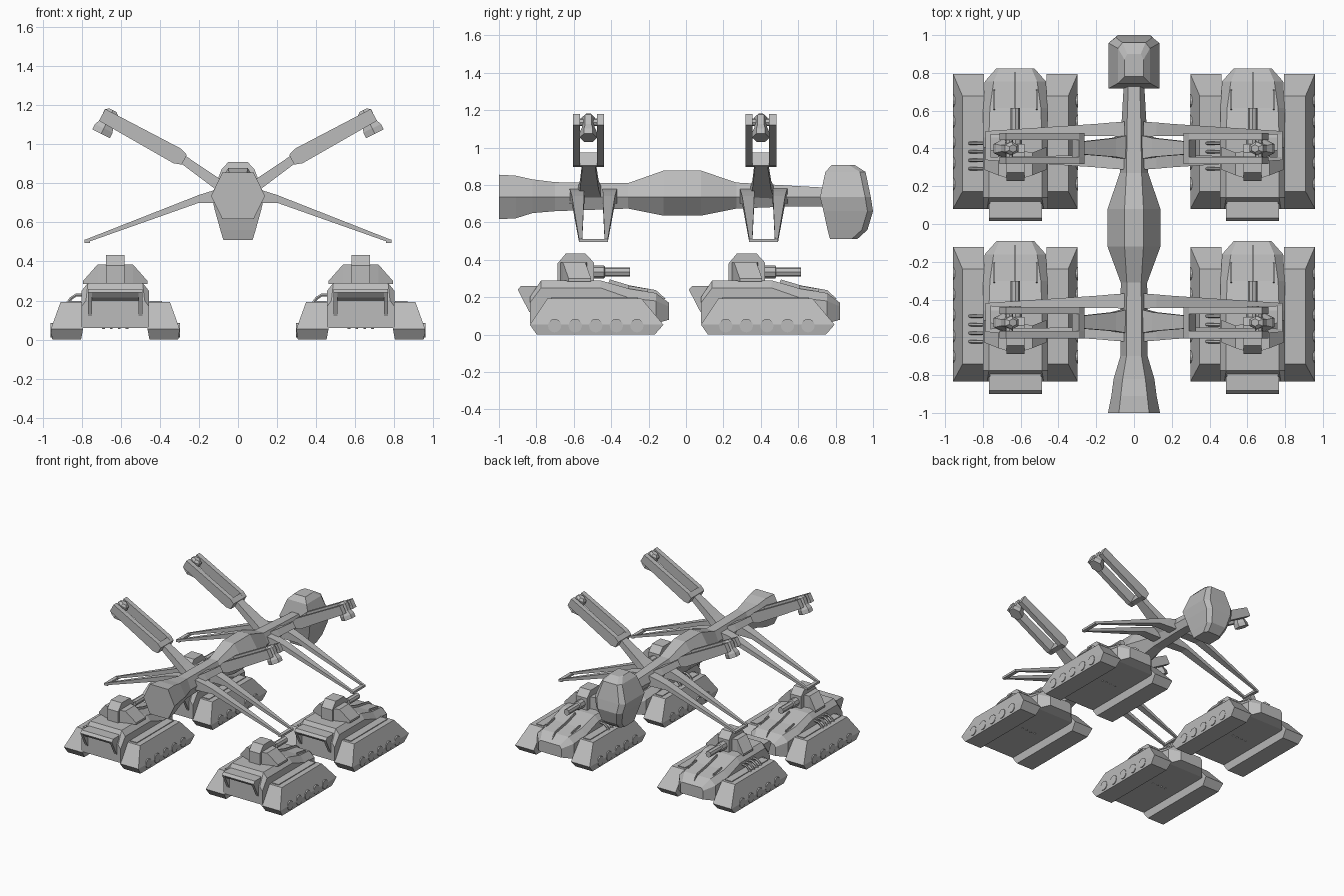
import bpy, bmesh, math
from mathutils import Vector

cube = bpy.data.objects.get("Cube")
if cube:
    bpy.data.objects.remove(cube, do_unlink=True)

grey = bpy.data.materials.new("plain_grey")
grey.use_nodes = True
grey.diffuse_color = (0.5, 0.5, 0.5, 1)
grey.node_tree.nodes["Principled BSDF"].inputs["Base Color"].default_value = (0.5, 0.5, 0.5, 1)

ORIGIN = [(0, 0, 0)]
TANKS = [(x, y, 0) for x in (-0.628, 0.628) for y in (-0.4575, 0.4575)]
LOWER = [(0, -0.495, 0), (0, 0.415, 0)]
UPPER = [(0, -0.522, 0), (0, 0.4, 0)]


def finish(name, bm, spots, mirror=False):
    """Turn a bmesh into one object per spot, optionally mirrored in x."""
    bmesh.ops.recalc_face_normals(bm, faces=bm.faces[:])
    mesh = bpy.data.meshes.new(name)
    bm.to_mesh(mesh)
    bm.free()
    mesh.materials.append(grey)
    for spot in spots:
        ob = bpy.data.objects.new(name, mesh)
        ob.location = spot
        bpy.context.collection.objects.link(ob)
        if mirror:
            ob.modifiers.new("Mirror", "MIRROR").use_clip = False


def add_loft(bm, rings):
    """Skin a list of equal-sized point rings and cap both ends."""
    rows = [[bm.verts.new(p) for p in ring] for ring in rings]
    n = len(rows[0])
    for a, b in zip(rows, rows[1:]):
        for i in range(n):
            j = (i + 1) % n
            bm.faces.new((a[i], a[j], b[j], b[i]))
    bm.faces.new(rows[0])
    bm.faces.new(rows[-1])


def loft(name, rings, spots, mirror=False):
    bm = bmesh.new()
    add_loft(bm, rings)
    finish(name, bm, spots, mirror)


def prism(name, profile, x0, x1, spots, mirror=False):
    """Extrude a (y, z) profile between two x positions."""
    loft(name, [[(x, y, z) for y, z in profile] for x in (x0, x1)], spots, mirror)


def rect(x0, x1, y0, y1, z):
    return [(x0, y0, z), (x1, y0, z), (x1, y1, z), (x0, y1, z)]


def circle(centre, axis, radius, sides, squash=1):
    axis = Vector(axis).normalized()
    side = Vector((0, 1, 0)) if abs(axis.y) < 0.9 else Vector((1, 0, 0))
    up = axis.cross(side).normalized()
    turn = [math.tau * i / sides for i in range(sides)]
    return [Vector(centre) + side * math.cos(t) * radius * squash + up * math.sin(t) * radius
            for t in turn]


# ---- Carrier body: hexagonal sections along y ----
def hexagon(y, w, wt, zt, zb):
    return [(wt, y, zt), (w, y, 0.735), (wt, y, zb), (-wt, y, zb), (-w, y, 0.735), (-wt, y, zt)]


loft("fuselage", [hexagon(*s) for s in (
    (-1, 0.138, 0.08, 0.855, 0.617), (-0.91, 0.12, 0.07, 0.85, 0.622),
    (-0.82, 0.108, 0.06, 0.83, 0.65), (-0.7, 0.072, 0.04, 0.815, 0.66),
    (-0.31, 0.07, 0.038, 0.81, 0.674), (-0.12, 0.14, 0.05, 0.877, 0.636),
    (0.08, 0.14, 0.05, 0.877, 0.636), (0.27, 0.075, 0.04, 0.813, 0.674),
    (0.55, 0.065, 0.036, 0.797, 0.685), (0.76, 0.053, 0.03, 0.785, 0.685))], ORIGIN)


def pod_ring(z, x, y0, y1):
    return [(-x, y0, z), (x, y0, z), (x, y1 - 0.03, z), (0.72 * x, y1, z),
            (-0.72 * x, y1, z), (-x, y1 - 0.03, z)]


loft("tail_pod", [pod_ring(*r) for r in (
    (0.51, 0.075, 0.77, 0.915), (0.56, 0.09, 0.757, 0.97), (0.66, 0.118, 0.735, 1),
    (0.735, 0.135, 0.717, 0.988), (0.87, 0.085, 0.745, 0.96), (0.908, 0.05, 0.78, 0.9))], ORIGIN)

# ---- Lower arms: two tapering struts joined by a tip bar ----
for side, label in ((-1, "front"), (1, "rear")):
    rings = [[(x, side * a, zt), (x, side * b, zt), (x, side * b, zb), (x, side * a, zb)]
             for x, a, b, zt, zb in ((0.05, 0.048, 0.127, 0.78, 0.7), (0.12, 0.05, 0.122, 0.765, 0.7),
                                     (0.2, 0.05, 0.115, 0.74, 0.7), (0.78, 0.06, 0.077, 0.512, 0.495))]
    loft("lower_strut_" + label, rings, LOWER, True)
loft("lower_tip_bar", [rect(0.757, 0.785, -0.077, 0.077, z) for z in (0.495, 0.512)], LOWER, True)

# ---- Upper arms: root, forked beams, crossbar and hanging pod ----
start, end = Vector((0.275, 0, 0.92)), Vector((0.695, 0, 1.15))
along = (end - start).normalized()
across = Vector((-along.z, 0, along.x))


def arm_ring(point, half, y0, y1):
    return [point + across * s * half + Vector((0, y, 0))
            for s, y in ((1, y0), (1, y1), (-1, y1), (-1, y0))]


loft("upper_arm_root", [arm_ring(Vector((0.03, 0, 0.745)), 0.035, -0.06, 0.075),
                        arm_ring(Vector((0.11, 0, 0.8)), 0.028, -0.045, 0.055),
                        arm_ring(start + along * 0.02, 0.022, -0.03, 0.035)], UPPER, True)
for side, label in ((-1, "front"), (1, "rear")):
    y0, y1 = side * 0.045, side * 0.083
    loft("upper_beam_" + label, [arm_ring(start, 0.028, y0, y1),
                                 arm_ring(start + along * 0.04, 0.042, y0, y1),
                                 arm_ring(end, 0.034, y0, y1)], UPPER, True)
loft("upper_crossbar", [arm_ring(start, 0.028, -0.046, 0.046),
                        arm_ring(start + along * 0.04, 0.04, -0.046, 0.046)], UPPER, True)
top, foot = Vector((0.645, 0, 1.165)), Vector((0.7, 0, 1.053))
loft("upper_pod", [circle(top.lerp(foot, t), foot - top, r, 6, 0.8)
                   for t, r in ((-0.08, 0.025), (0.05, 0.045), (0.5, 0.042), (0.75, 0.058), (1, 0.058))],
     UPPER, True)
loft("upper_pod_axle", [circle((0.66, y, 1.135), (0, 1, 0), 0.02, 8) for y in (-0.05, 0.05)], UPPER, True)

# ---- Tank hull: sections along y ----
hull = [[(-w, y, zb), (w, y, zb), (w, y, zm), (wt, y, zt), (-wt, y, zt), (-w, y, zm)]
        for y, w, wt, zb, zm, zt in (
            (-0.3775, 0.172, 0.15, 0.06, 0.17, 0.2), (-0.3175, 0.172, 0.14, 0.06, 0.25, 0.29),
            (0, 0.172, 0.14, 0.06, 0.25, 0.29), (0.157, 0.17, 0.135, 0.06, 0.195, 0.245),
            (0.297, 0.162, 0.115, 0.06, 0.18, 0.222), (0.367, 0.1, 0.085, 0.08, 0.15, 0.17))]
loft("tank_hull", hull, TANKS)

# ---- Tank tracks, deck plates and wheels ----
loft("tank_track", [rect(0.175, 0.322, -0.34, 0.29, 0), rect(0.165, 0.33, -0.3775, 0.337, 0.053),
                    rect(0.165, 0.28, -0.285, 0.22, 0.192)], TANKS, True)
loft("track_deck_plate", [rect(0.176, 0.238, -0.265, 0.2, z) for z in (0.19, 0.198)], TANKS, True)
bm = bmesh.new()
for i in range(5):
    add_loft(bm, [circle((x, -0.245 + i * 0.11, 0.048), (1, 0, 0), 0.036, 12) for x in (0.3, 0.331)])
finish("track_wheels", bm, TANKS, True)

# ---- Rear hood with open slot ----
prism("rear_hood", [(-0.442, 0.24), (-0.425, 0.26), (-0.33, 0.26), (-0.35, 0.19), (-0.42, 0.215)],
      -0.135, 0.135, TANKS)
prism("rear_hood_cheek", [(-0.442, 0.24), (-0.425, 0.26), (-0.35, 0.26), (-0.36, 0.12), (-0.38, 0.12)],
      0.118, 0.14, TANKS, True)

# ---- Turret, side wings and gun ----
prism("turret", [(-0.23, 0.28), (-0.23, 0.38), (-0.185, 0.434), (-0.08, 0.434), (-0.035, 0.385), (-0.035, 0.28)],
      -0.048, 0.048, TANKS)


def wing(x, y0, y1, zt):
    return [(x, y0, 0.285), (x, y0, zt), (x, y1, zt), (x, y1, 0.285)]


loft("turret_wing", [wing(0.04, -0.215, -0.07, 0.385), wing(0.09, -0.2, -0.08, 0.385),
                     wing(0.165, -0.17, -0.05, 0.3)], TANKS, True)
loft("gun_barrel", [circle((0, y, 0.335), (0, 1, 0), r, 8)
                    for y, r in ((-0.06, 0.034), (0.02, 0.034), (0.025, 0.025), (0.157, 0.025))], TANKS)

# ---- Nose fins, exhaust pipes and belly studs ----
prism("nose_fin_centre", [(0.04, 0.27), (0.05, 0.295), (0.157, 0.263), (0.297, 0.238), (0.35, 0.19), (0.3, 0.2)],
      -0.004, 0.004, TANKS)
prism("nose_fin_side", [(0.14, 0.23), (0.15, 0.262), (0.25, 0.245), (0.26, 0.21)],
      0.108, 0.116, TANKS, True)
bm = bmesh.new()
for i in range(4):
    y = -0.165 + i * 0.045
    add_loft(bm, [circle((x, y, z), axis, 0.009, 6) for x, z, axis in (
        (-0.15, 0.23, (-1, 0, 0)), (-0.2, 0.228, (-1, 0, -0.3)), (-0.225, 0.212, (-1, 0, -1)),
        (-0.245, 0.185, (-1, 0, -1.5)))])
finish("exhaust_pipes", bm, TANKS)
bm = bmesh.new()
for i in range(4):
    add_loft(bm, [circle((-0.06 + i * 0.04, 0, z), (0, 0, 1), 0.008, 6) for z in (0.055, 0.065)])
finish("belly_studs", bm, TANKS)
